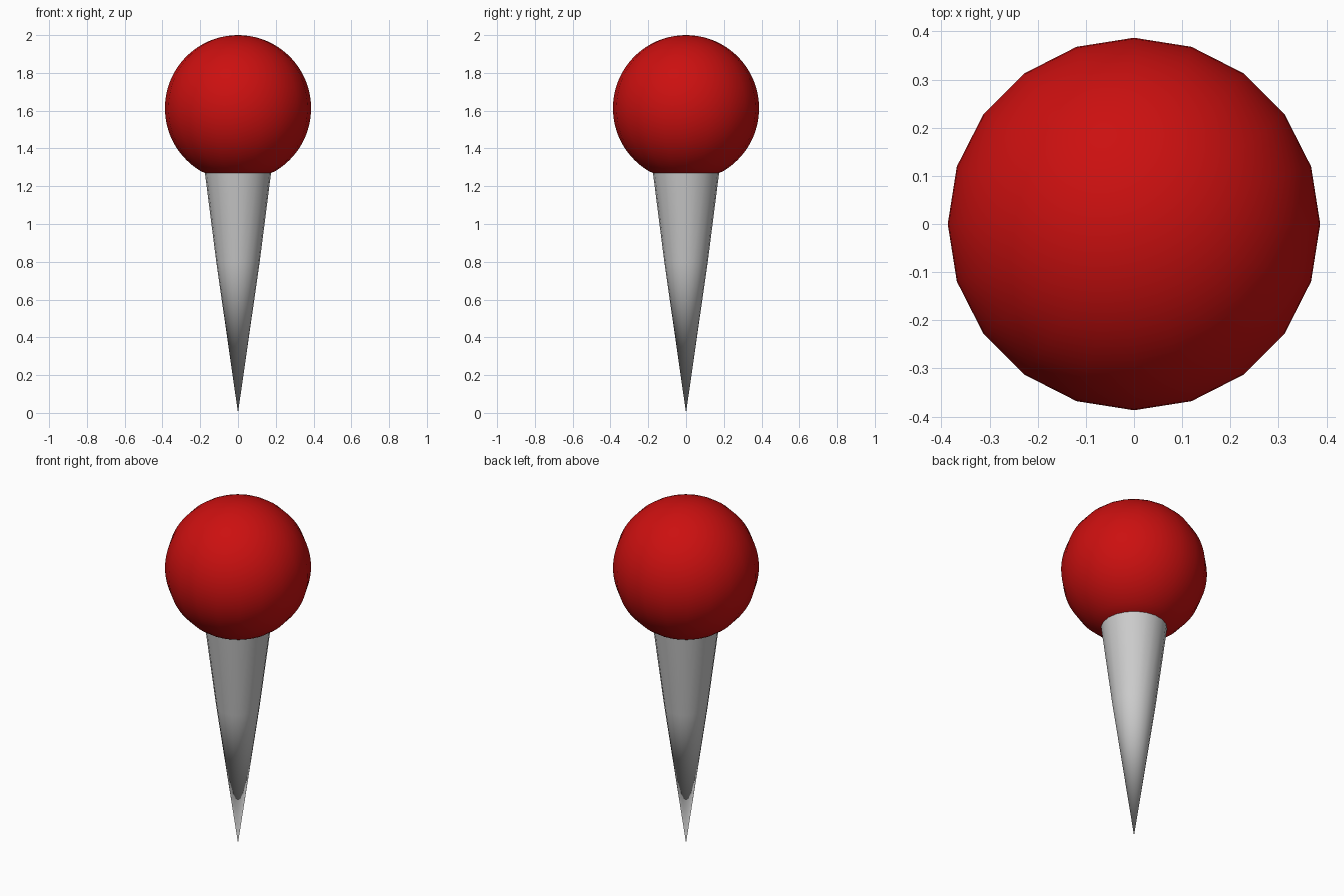
import bpy, bmesh
from math import sin, cos, pi, acos

if "Cube" in bpy.data.objects:
    bpy.data.objects.remove(bpy.data.objects["Cube"])

SIDES = 20
RADIUS, CENTRE = 0.387, 1.613
NECK_R, NECK_Z = 0.175, 1.27


def lathe(name, profile, colour=None):
    """Revolve (radius, z) points, listed bottom to top, around the z axis."""
    bm = bmesh.new()
    rings = []
    for r, z in profile:
        if r < 1e-5:
            rings.append([bm.verts.new((0, 0, z))] * SIDES)
        else:
            rings.append([bm.verts.new((r * cos(2 * pi * i / SIDES),
                                        r * sin(2 * pi * i / SIDES), z))
                          for i in range(SIDES)])
    for low, high in zip(rings, rings[1:]):
        for i in range(SIDES):
            j = (i + 1) % SIDES
            corners = list(dict.fromkeys((low[i], low[j], high[j], high[i])))
            bm.faces.new(corners).smooth = True
    bmesh.ops.recalc_face_normals(bm, faces=bm.faces[:])
    mesh = bpy.data.meshes.new(name)
    bm.to_mesh(mesh)
    bm.free()
    obj = bpy.data.objects.new(name, mesh)
    bpy.context.collection.objects.link(obj)
    if colour:
        mat = bpy.data.materials.new(name + "_colour")
        mat.diffuse_color = colour
        mat.use_nodes = True
        mat.node_tree.nodes["Principled BSDF"].inputs["Base Color"].default_value = mat.diffuse_color
        mesh.materials.append(mat)
    return obj


# Ball head: sphere profile that ends in a small collar at the neck
start = acos((CENTRE - NECK_Z - 0.01) / RADIUS)
steps = 32
ball = [(NECK_R, NECK_Z)]
for k in range(steps + 1):
    a = start + (pi - start) * k / steps
    ball.append((RADIUS * sin(a), CENTRE - RADIUS * cos(a)))
ball[-1] = (0, 2.0)
lathe("ball_head", ball, (0.6, 0.005, 0.005, 1))

# Spike: slightly bulged cone running to a point
lathe("spike", [(0, 0), (0.115, 0.8), (NECK_R, NECK_Z)])
